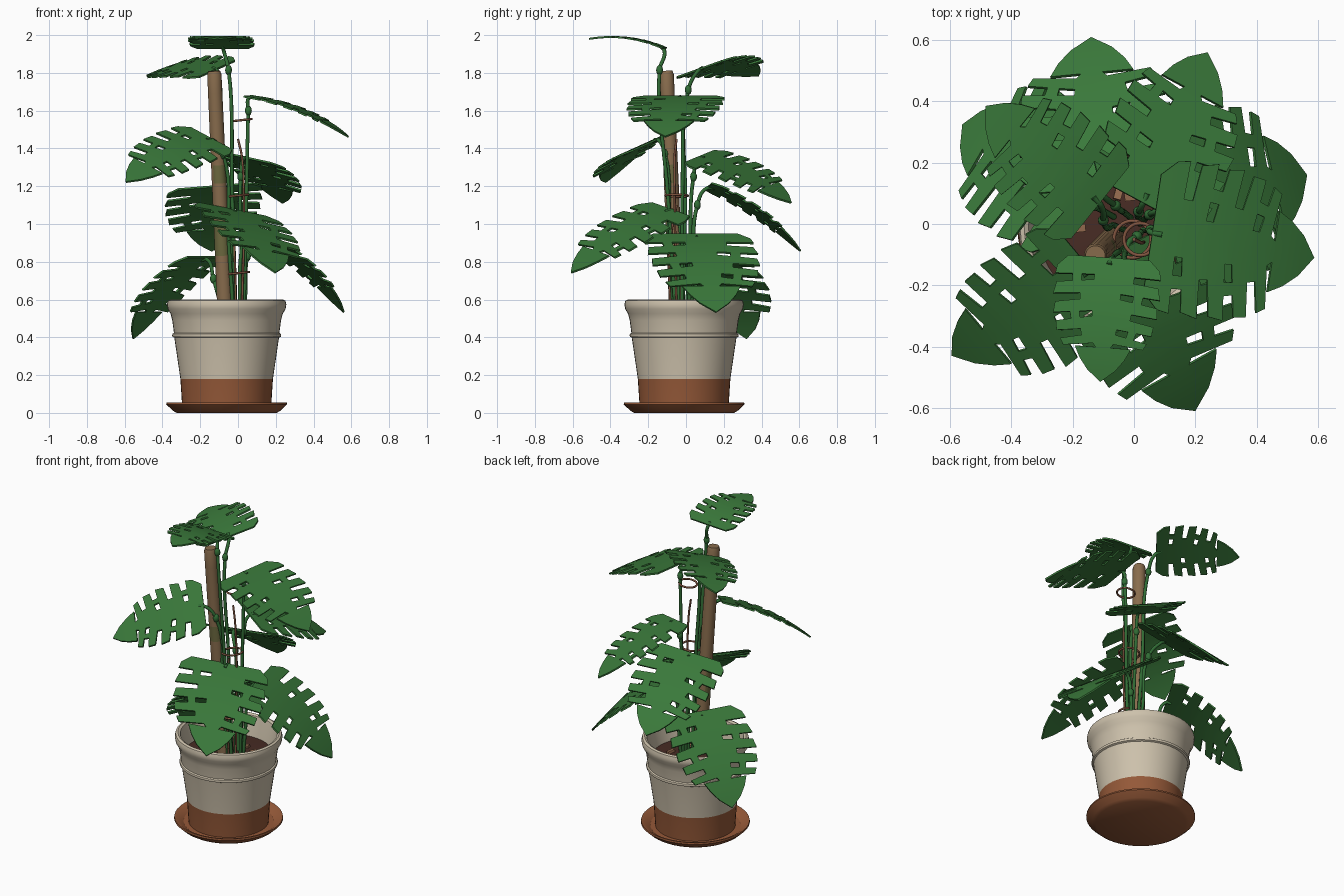
import bpy, bmesh, math, random
from mathutils import Vector

if "Cube" in bpy.data.objects:
    bpy.data.objects.remove(bpy.data.objects["Cube"])

random.seed(4)


def mat(name, r, g, b):
    m = bpy.data.materials.new(name)
    m.diffuse_color = (r, g, b, 1)
    m.use_nodes = True
    m.node_tree.nodes["Principled BSDF"].inputs["Base Color"].default_value = m.diffuse_color
    return m


LEAF = mat("leaf green", 0.042, 0.19, 0.043)
STEM = mat("stem green", 0.03, 0.15, 0.035)
CREAM = mat("cream glaze", 0.61, 0.535, 0.41)
CLAY = mat("terracotta", 0.30, 0.10, 0.04)
SOIL = mat("soil", 0.065, 0.025, 0.018)
POLE = mat("pole brown", 0.25, 0.152, 0.075)
MOSS = mat("moss", 0.15, 0.14, 0.05)
TIE = mat("tie wire", 0.22, 0.09, 0.05)
BARK = mat("bark chip", 0.31, 0.15, 0.08)


def finish(name, bm, mats, angle=35):
    me = bpy.data.meshes.new(name)
    bm.to_mesh(me)
    bm.free()
    ob = bpy.data.objects.new(name, me)
    bpy.context.collection.objects.link(ob)
    for m in mats:
        me.materials.append(m)
    bpy.ops.object.select_all(action='DESELECT')
    ob.select_set(True)
    bpy.context.view_layer.objects.active = ob
    bpy.ops.object.shade_smooth_by_angle(angle=math.radians(angle))
    return ob


def lathe(name, prof, mats, centre, rule=None, n=48):
    bm = bmesh.new()
    vs = [bm.verts.new((r, 0, z)) for r, z in prof]
    es = [bm.edges.new(p) for p in zip(vs, vs[1:])]
    bmesh.ops.spin(bm, geom=vs + es, axis=(0, 0, 1), cent=(0, 0, 0),
                   steps=n, angle=2 * math.pi)
    bmesh.ops.remove_doubles(bm, verts=bm.verts, dist=1e-5)
    bmesh.ops.recalc_face_normals(bm, faces=bm.faces)
    if rule:
        for f in bm.faces:
            f.material_index = rule(f.calc_center_median())
    bmesh.ops.translate(bm, vec=centre, verts=bm.verts)
    return finish(name, bm, mats)


def tube(name, pts, radius, material, cyclic=False, res=3):
    cu = bpy.data.curves.new(name, 'CURVE')
    cu.dimensions = '3D'
    cu.bevel_depth = radius
    cu.bevel_resolution = res
    cu.resolution_u = 8
    cu.use_fill_caps = True
    sp = cu.splines.new('BEZIER')
    sp.bezier_points.add(len(pts) - 1)
    for bp, p in zip(sp.bezier_points, pts):
        bp.co = p
        bp.handle_left_type = bp.handle_right_type = 'AUTO'
    sp.use_cyclic_u = cyclic
    cu.materials.append(material)
    ob = bpy.data.objects.new(name, cu)
    bpy.context.collection.objects.link(ob)
    bpy.ops.object.select_all(action='DESELECT')
    ob.select_set(True)
    bpy.context.view_layer.objects.active = ob
    bpy.ops.object.convert(target='MESH')
    return ob


# pot, saucer and soil
PC = (-0.06, -0.01, 0)
lathe("saucer", [(0, 0), (0.265, 0), (0.285, 0.012), (0.32, 0.045), (0.318, 0.055),
                 (0.305, 0.053), (0.265, 0.025), (0, 0.025)], [CLAY], PC)
lathe("pot", [(0, 0.026), (0.235, 0.026), (0.245, 0.18), (0.277, 0.398), (0.287, 0.403),
              (0.289, 0.41), (0.287, 0.418), (0.279, 0.423), (0.288, 0.49), (0.297, 0.525),
              (0.312, 0.55), (0.316, 0.575), (0.311, 0.594), (0.298, 0.6), (0.284, 0.592),
              (0.255, 0.47), (0.25, 0.44)], [CREAM, CLAY], PC,
      lambda c: int(c.z < 0.18))
lathe("soil", [(0, 0.485), (0.12, 0.48), (0.26, 0.468)], [SOIL], PC)
for i in range(10):
    bm = bmesh.new()
    bmesh.ops.create_cube(bm, size=1)
    bmesh.ops.scale(bm, vec=(0.045, 0.025, 0.015), verts=bm.verts)
    a, r = random.uniform(0, 6.28), random.uniform(0.1, 0.22)
    ob = finish("bark_chip", bm, [BARK])
    ob.location = (PC[0] + r * math.cos(a), PC[1] + r * math.sin(a), 0.485)
    ob.rotation_euler = (random.uniform(-.2, .2), random.uniform(-.2, .2), a * 3)

# leaning support pole with moss patches
p0, p1 = Vector((-0.065, -0.045, 0.45)), Vector((-0.126, -0.103, 1.81))
h = (p1 - p0).length
pole = lathe("support_pole", [(0, 0), (0.041, 0)] + [(0.041 - 0.003 * i / 14, h * i / 14.2) for i in range(1, 15)]
             + [(0.032, h), (0, h)], [POLE, MOSS], (0, 0, 0),
             lambda c: int(abs(c.z - 0.8) < 0.06 and c.x > 0 or abs(c.z - 0.48) < 0.06 and c.y < 0), 20)
pole.location = p0
pole.rotation_euler = (p1 - p0).to_track_quat('Z', 'Y').to_euler()

# leaf outline: half width along the midrib
WIDTH = [(0, .76), (.05, .95), (.18, 1), (.35, 1), (.5, .95), (.62, .84), (.72, .7), (.725, .53),
         (.82, .42), (.91, .26), (1, 0)]


def half_width(v):
    for (a, x), (b, y) in zip(WIDTH, WIDTH[1:]):
        if v <= b:
            return x + (y - x) * (v - a) / (b - a)
    return 0


COLS = [0, .26, .5, .68, .84, 1]
ROWS = [0, .07, .14, .175, .285, .32, .43, .465, .57, .605, .69, .73, .82, .91, 1]
GAPS = {2: 0, 4: 1, 6: 2, 8: 3, 10: 4}     # row index -> gap number


def filled(row, col, s):
    if row not in GAPS:
        return True
    g = GAPS[row]
    if g == 4:
        return col < 1
    if (g + (s > 0)) % 2:
        return col in (0, 2)               # hole near midrib plus edge slot
    return col < 2                         # long edge slot


def leaf(name, base, tip, half, hint=(0, 0, 1), arch=0.03, cup=0.0):
    B, T = Vector(base), Vector(tip)
    d = (T - B).normalized()
    L = (T - B).length
    nrm = Vector(hint)
    nrm = (nrm - d * nrm.dot(d)).normalized()
    side = d.cross(nrm)
    bm = bmesh.new()

    def point(r, u, s):
        v = ROWS[r]
        pinch = 0.014 * u * ((r in GAPS) * -1 + ((r - 1) in GAPS) * (r < 11))
        a = v + pinch + (0.25 * v * (1 - v) * u if r < 11 else 0)
        up = arch * 4 * a * (1 - a) - cup * u * u * half_width(v)
        lobe = 1 - .05 * u * ((r - 1) in GAPS and r < 11)
        return B + d * (a * L) + side * (s * u * half * lobe * half_width(v)) + nrm * up

    for s in (-1, 1):
        grid = [[bm.verts.new(point(r, u, s)) for u in COLS] for r in range(len(ROWS))]
        for r in range(len(ROWS) - 1):
            for c in range(len(COLS) - 1):
                if filled(r, c, s):
                    q = [grid[r][c], grid[r][c + 1], grid[r + 1][c + 1], grid[r + 1][c]]
                    bm.faces.new(q if s > 0 else q[::-1])
    bmesh.ops.remove_doubles(bm, verts=bm.verts, dist=1e-5)
    bmesh.ops.delete(bm, geom=[v for v in bm.verts if not v.link_faces], context='VERTS')
    bmesh.ops.recalc_face_normals(bm, faces=bm.faces)
    bmesh.ops.solidify(bm, geom=bm.faces[:], thickness=0.01)
    bmesh.ops.recalc_face_normals(bm, faces=bm.faces)
    finish(name, bm, [LEAF])


# name, leaf base, tip, half width, normal hint, arch, stem foot, stem knob
LEAVES = [
    ("top_leaf", (-.08, -.11, 1.935), (-.11, -.515, 1.985), .175, (0, 0, 1), .03, (-.01, -.05), (-.05, -.14, 1.815)),
    ("upper_back_leaf", (-.11, .07, 1.825), (-.485, .385, 1.79), .205, (-.2, -.2, 1), .03, (-.03, -.02), (-.1, .012, 1.71)),
    ("upper_right_leaf", (.06, -.03, 1.68), (.588, -.11, 1.465), .255, (0, 0, 1), .035, (.03, -.02), (.055, -.02, 1.6)),
    ("upper_left_leaf", (-.14, -.15, 1.455), (-.595, -.43, 1.225), .235, (0, -.45, 1), .035, (-.02, -.07), (-.08, -.11, 1.37)),
    ("back_right_leaf", (.03, .07, 1.36), (.24, .56, 1.115), .22, (.22, 0, 1), .03, (.02, 0), (.015, .04, 1.25)),
    ("back_leaf", (-.12, .12, 1.205), (-.14, .61, .86), .26, (-.08, 0, 1), .035, (-.01, .02), (-.06, .06, 1.1)),
    ("front_leaf", (-.03, -.08, 1.08), (.2, -.61, .745), .27, (.2, 0, 1), .035, (.01, -.04), (.01, -.04, 1.02)),
    ("lower_right_leaf", (.1, .05, .95), (.565, .16, .535), .3, (0, 0, 1), .04, (.03, .01), (.05, .03, .83)),
    ("lower_left_leaf", (-.17, .1, .83), (-.56, .325, .395), .26, (0, 0, 1), .045, (-.06, .02), (-.13, .06, .71)),
]
for name, base, tip, half, hint, arch, foot, knob in LEAVES:
    leaf(name, base, tip, half, hint, arch)
    B, K, F = Vector(base), Vector(knob), Vector((foot[0], foot[1], .46))
    low = F.lerp(K, .5)
    inner = B.lerp(Vector(tip), .06) + Vector((0, 0, .004))
    tube(name.replace("leaf", "stem"), [F, low, K, B.lerp(K, .15), inner], 0.010, STEM)
    # swollen joint on each stem
    bm = bmesh.new()
    bmesh.ops.create_uvsphere(bm, u_segments=12, v_segments=8, radius=0.018)
    bmesh.ops.scale(bm, vec=(1, 1, 1.5), verts=bm.verts)
    bmesh.ops.translate(bm, vec=K, verts=bm.verts)
    finish(name.replace("leaf", "stem_joint"), bm, [STEM], 60)

# wire ties around the stems
for z, r, x in ((1.55, .052, .02), (1.15, .06, -.005), (.74, .058, 0)):
    ring = [(x + r * math.cos(a * math.pi / 4), -.05 + r * math.sin(a * math.pi / 4), z + .006 * math.cos(a * math.pi / 4))
            for a in range(8)]
    tube("stem_tie", ring, 0.006, TIE, True, 2)
# aerial roots
tube("aerial_root", [(.0, -.05, 1.45), (.02, -.06, 1.36), (.03, -.06, 1.2), (.02, -.05, .48)], 0.006, TIE)
tube("aerial_root", [(-.03, -.05, 1.1), (-.02, -.085, .9), (-.01, -.08, .48)], 0.006, TIE)
